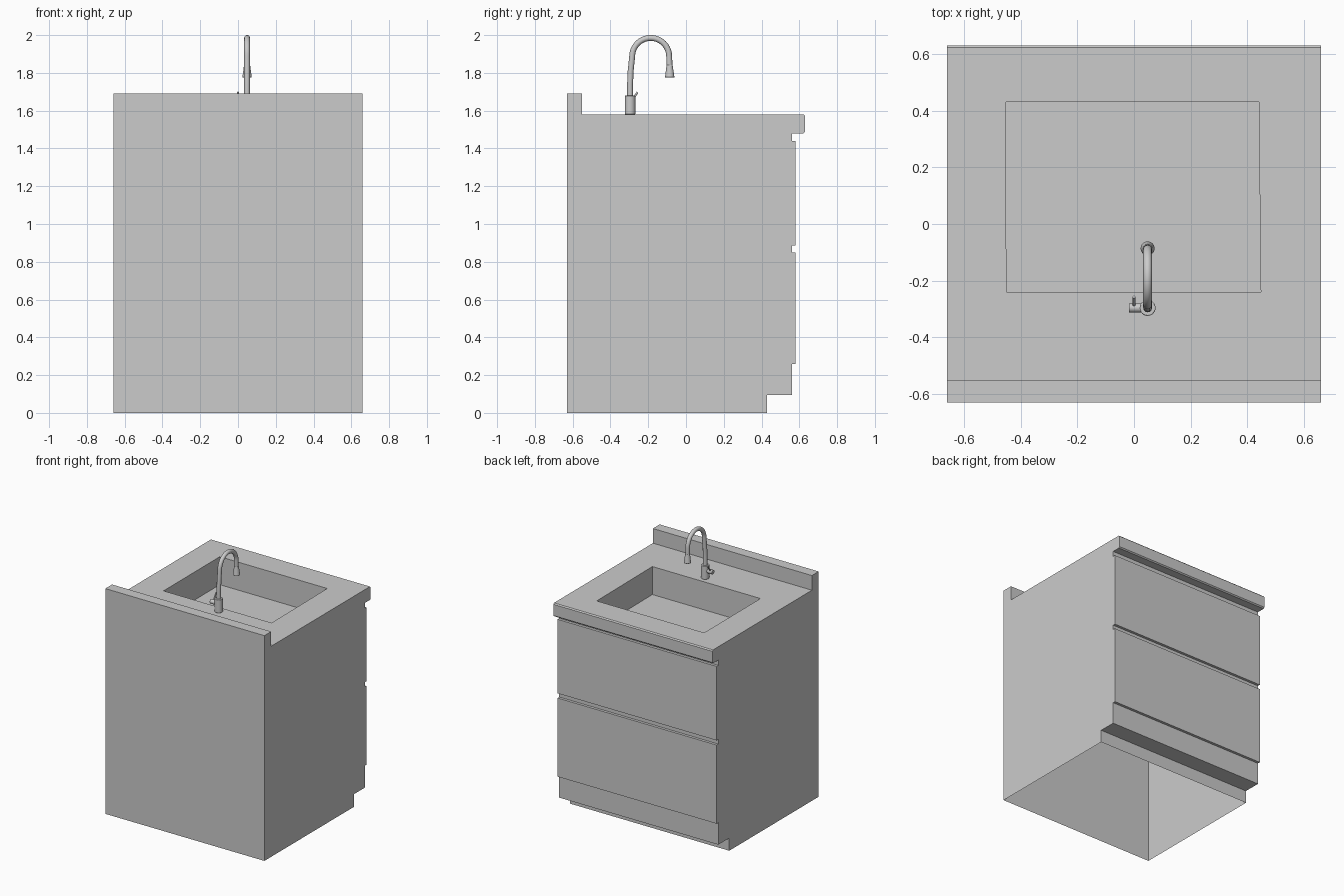
import bpy, bmesh, math
from mathutils import Vector

if "Cube" in bpy.data.objects:
    bpy.data.objects.remove(bpy.data.objects["Cube"])

HALF_W = 0.66
TOP_Z, SINK_Z = 1.58, 1.37
FAUCET_X, FAUCET_Y = 0.048, -0.296
SINK = [(-0.45, -0.24), (0.447, -0.24), (0.44, 0.43), (-0.452, 0.43)]


def to_object(name, bm):
    mesh = bpy.data.meshes.new(name)
    bm.to_mesh(mesh)
    bm.free()
    obj = bpy.data.objects.new(name, mesh)
    bpy.context.collection.objects.link(obj)
    return obj


def rod(name, start, end, r1, r2=None, bevel=0.0):
    """Smooth cylinder or cone between two points."""
    a, b = Vector(start), Vector(end)
    bpy.ops.mesh.primitive_cone_add(
        vertices=24, radius1=r1, radius2=r1 if r2 is None else r2,
        depth=(b - a).length, location=(a + b) / 2,
        rotation=(b - a).to_track_quat('Z', 'Y').to_euler())
    obj = bpy.context.object
    obj.name = name
    if bevel:
        mod = obj.modifiers.new("soft_edge", 'BEVEL')
        mod.width, mod.segments = bevel, 2
    bpy.ops.object.shade_smooth_by_angle()
    return obj


# Cabinet shell: side profile (y, z) swept across the width, open underneath
profile = [(-0.63, 0), (-0.63, 1.69), (-0.55, 1.69), (-0.55, TOP_Z),
           (0.622, TOP_Z), (0.63, 1.572), (0.63, 1.488), (0.622, 1.48), (0.56, 1.48),
           (0.56, 1.44), (0.58, 1.44), (0.58, 0.885), (0.56, 0.885),
           (0.56, 0.85), (0.58, 0.85), (0.58, 0.26), (0.56, 0.26),
           (0.56, 0.095), (0.43, 0.095), (0.43, 0)]
WORKTOP = 3  # profile segment that holds the sink opening
bm = bmesh.new()
left = [bm.verts.new((-HALF_W, y, z)) for y, z in profile]
right = [bm.verts.new((HALF_W, y, z)) for y, z in profile]
bm.faces.new(left)
bm.faces.new(right[::-1])
for i in range(len(profile) - 1):
    if i != WORKTOP:
        bm.faces.new((left[i], right[i], right[i + 1], left[i + 1]))
# Worktop frame around the sink opening
outer = [left[WORKTOP], right[WORKTOP], right[WORKTOP + 1], left[WORKTOP + 1]]
inner = [bm.verts.new((x, y, TOP_Z)) for x, y in SINK]
for i in range(4):
    j = (i + 1) % 4
    bm.faces.new((outer[i], outer[j], inner[j], inner[i]))
bmesh.ops.recalc_face_normals(bm, faces=bm.faces[:])
to_object("cabinet_and_worktop", bm)

# Sink basin: open-topped, faces towards the inside
bm = bmesh.new()
rim = [bm.verts.new((x, y, TOP_Z)) for x, y in SINK]
floor = [bm.verts.new((x, y, SINK_Z)) for x, y in SINK]
bm.faces.new(floor)
for i in range(4):
    j = (i + 1) % 4
    bm.faces.new((rim[i], rim[j], floor[j], floor[i]))
to_object("sink_basin", bm)

# Faucet base
rod("faucet_base", (FAUCET_X, FAUCET_Y, TOP_Z), (FAUCET_X, FAUCET_Y, 1.68), 0.028, bevel=0.003)

# Gooseneck spout: leaning riser, half-circle arch, short drop
arc_y, arc_z, arc_r = -0.187, 1.887, 0.098
path = [(-0.296, 1.66), (-0.296, 1.74), (-0.293, 1.81)]
for k in range(21):
    t = math.pi * (1 - k / 20)
    path.append((arc_y + arc_r * math.cos(t), arc_z + arc_r * math.sin(t)))
path.append((-0.087, 1.83))
curve = bpy.data.curves.new("faucet_spout", 'CURVE')
curve.dimensions = '3D'
curve.bevel_depth = 0.0155
curve.bevel_resolution = 4
curve.use_fill_caps = True
spline = curve.splines.new('POLY')
spline.points.add(len(path) - 1)
for p, (y, z) in zip(spline.points, path):
    p.co = (FAUCET_X, y, z, 1)
spline.use_smooth = True
bpy.context.collection.objects.link(bpy.data.objects.new("faucet_spout", curve))

# Flared nozzle
rod("faucet_nozzle", (FAUCET_X, -0.086, 1.776), (FAUCET_X, -0.087, 1.842), 0.025, 0.016, bevel=0.002)

# Side valve and lever
rod("faucet_valve", (-0.018, FAUCET_Y, 1.64), (FAUCET_X, FAUCET_Y, 1.64), 0.016, bevel=0.002)
rod("faucet_lever", (0, -0.29, 1.645), (0, -0.257, 1.698), 0.005)
